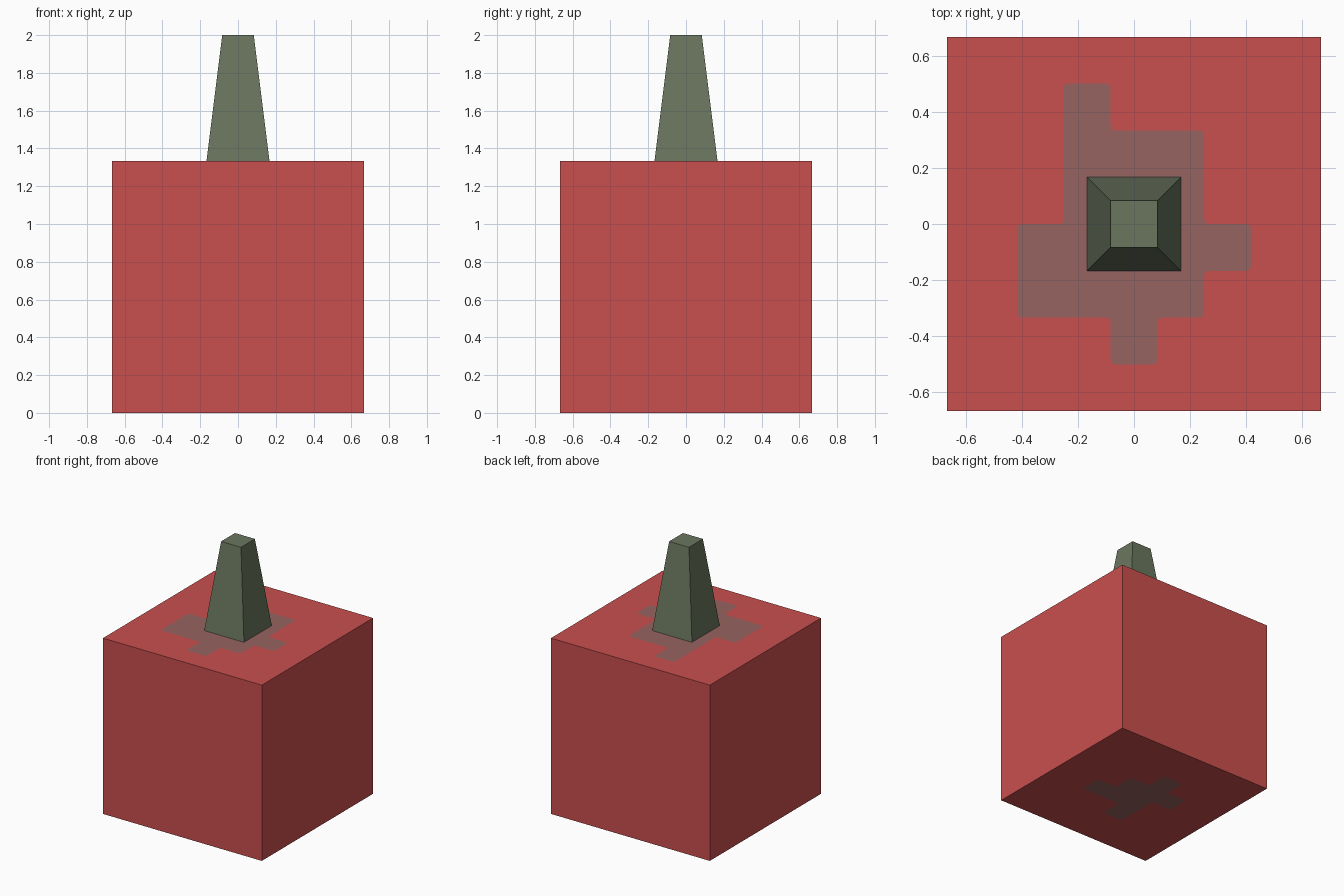
import bpy, bmesh, math
from mathutils import Vector

if "Cube" in bpy.data.objects:
    bpy.data.objects.remove(bpy.data.objects["Cube"])

U = 1 / 12            # layout unit
H = 8 * U             # half width of the cube
TOP = 16 * U          # cube height


def material(name, rgb):
    m = bpy.data.materials.new(name)
    lin = [((c / 255 + 0.055) / 1.055) ** 2.4 for c in rgb]
    m.diffuse_color = (*lin, 1)
    m.use_nodes = True
    m.node_tree.nodes["Principled BSDF"].inputs["Base Color"].default_value = m.diffuse_color
    return m


red = material("red", (201, 79, 78))
stain = material("dusty_brown", (150, 100, 97))
olive = material("olive_green", (107, 118, 95))


def rounded(points, r=0.018, steps=3):
    """Outline with every corner replaced by a small curve."""
    pts = [Vector((x * U, y * U)) for x, y in points]
    out = []
    for i, p in enumerate(pts):
        a = p + (pts[i - 1] - p).normalized() * r
        b = p + (pts[(i + 1) % len(pts)] - p).normalized() * r
        for s in range(steps + 1):
            t = s / steps
            out.append(a * (1 - t) ** 2 + p * 2 * t * (1 - t) + b * t * t)
    return out


# Patch outlines, in layout units
top_patch = [(-3, 6), (-1, 6), (-1, 4), (3, 4), (3, 0), (5, 0), (5, -2), (3, -2),
             (3, -4), (1, -4), (1, -6), (-1, -6), (-1, -4), (-5, -4), (-5, 0), (-3, 0)]
bottom_patch = [(-2, 4), (0, 4), (0, 2), (2, 2), (2, 0), (4, 0), (4, -2), (0, -2),
                (0, -4), (-2, -4), (-2, 0), (-4, 0), (-4, 2), (-2, 2)]

# Cube with a patch cut into its top and bottom faces
bm = bmesh.new()


def loop(points, z):
    vs = [bm.verts.new((x, y, z)) for x, y in points]
    return vs, [bm.edges.new((vs[i - 1], v)) for i, v in enumerate(vs)]


def patched_face(outline, z, normal):
    square, outer = loop([(-H, -H), (H, -H), (H, H), (-H, H)], z)
    inner_verts, inner = loop(rounded(outline), z)
    bmesh.ops.triangle_fill(bm, edges=outer + inner, use_beauty=True, normal=normal)
    patch = bm.faces.new(inner_verts)
    patch.material_index = 1
    return square


low = patched_face(bottom_patch, 0, (0, 0, -1))
high = patched_face(top_patch, TOP, (0, 0, 1))
for i in range(4):
    bm.faces.new((low[i - 1], low[i], high[i], high[i - 1]))
bmesh.ops.recalc_face_normals(bm, faces=bm.faces)
mesh = bpy.data.meshes.new("cube_body")
bm.to_mesh(mesh)
bm.free()
mesh.materials.append(red)
mesh.materials.append(stain)
bpy.context.collection.objects.link(bpy.data.objects.new("cube_body", mesh))

# Tapered square post on top
bm = bmesh.new()
bmesh.ops.create_cone(bm, cap_ends=True, segments=4, radius1=2 * U * math.sqrt(2),
                      radius2=U * math.sqrt(2), depth=2 - TOP)
mesh = bpy.data.meshes.new("tapered_post")
bm.to_mesh(mesh)
bm.free()
mesh.materials.append(olive)
post = bpy.data.objects.new("tapered_post", mesh)
post.location.z = (2 + TOP) / 2
post.rotation_euler.z = math.pi / 4
bpy.context.collection.objects.link(post)
